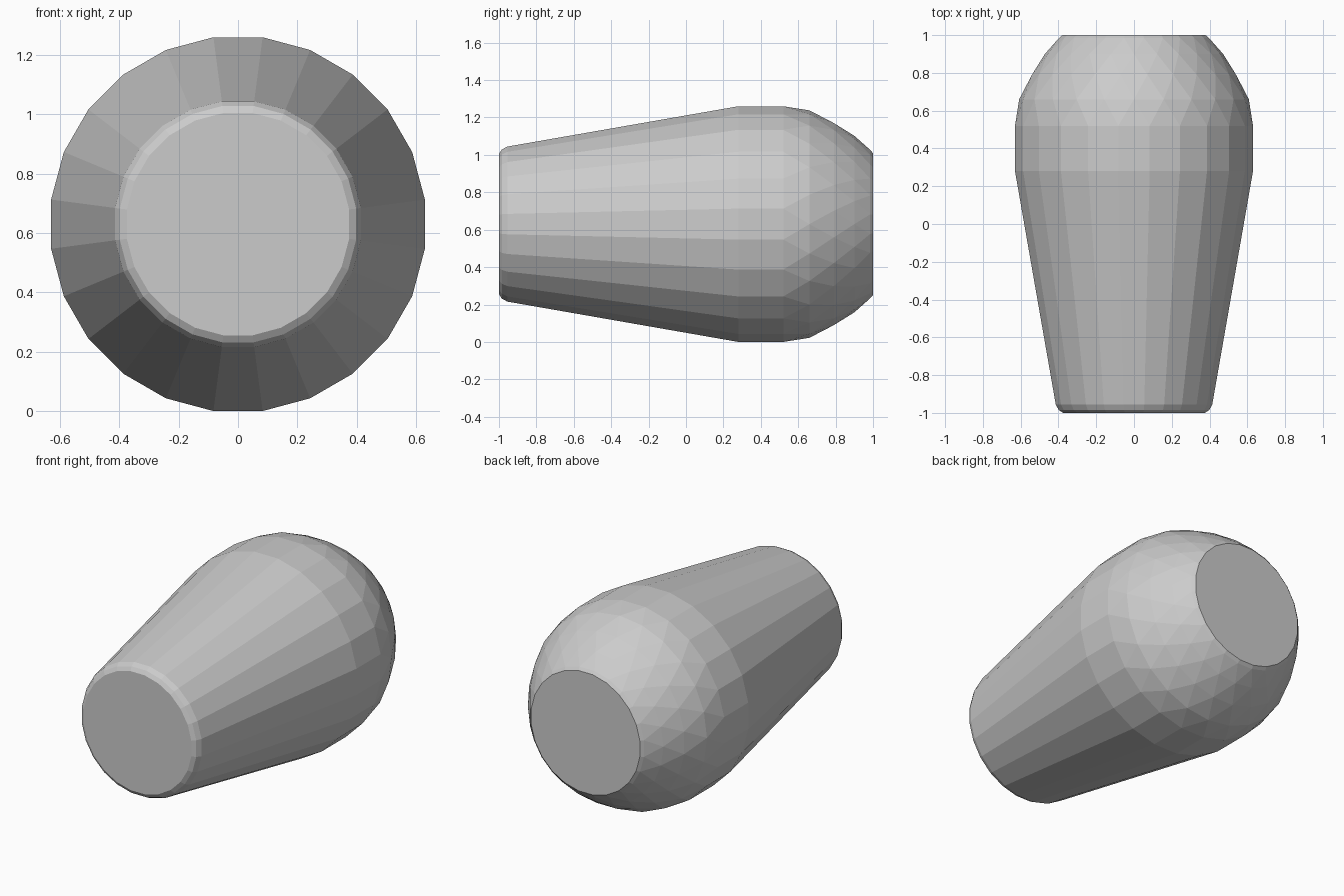
import bpy, bmesh, math

if "Cube" in bpy.data.objects:
    bpy.data.objects.remove(bpy.data.objects["Cube"])

SIDES = 24
FLAT = math.cos(math.pi / SIDES)   # flats of the polygon rest on z = 0
AXIS_Z = 0.63

# (y, radius, stagger): front rim, tapered barrel, faceted shoulder, back rim
profile = [
    (-1.0, 0.378, 0), (-0.985, 0.402, 0), (-0.955, 0.418, 0),
    (0.28, 0.63 / FLAT, 0), (0.52, 0.63 / FLAT, 0),
    (0.66, 0.608, 1), (0.79, 0.545, 0), (0.90, 0.472, 1),
    (0.985, 0.400, 0), (1.0, 0.382, 0),
]

bm = bmesh.new()
for y, r, stagger in profile:
    for i in range(SIDES):
        a = 2 * math.pi * (i + 0.5 + 0.5 * stagger) / SIDES
        bm.verts.new((r * math.cos(a), y, AXIS_Z + r * math.sin(a)))

# convex faceted skin, with coplanar triangles merged
bmesh.ops.convex_hull(bm, input=bm.verts[:])
bmesh.ops.dissolve_limit(bm, angle_limit=math.radians(1),
                         verts=bm.verts[:], edges=bm.edges[:])
bmesh.ops.recalc_face_normals(bm, faces=bm.faces[:])

mesh = bpy.data.meshes.new("tapered_body")
bm.to_mesh(mesh)
bm.free()
body = bpy.data.objects.new("tapered_body", mesh)
bpy.context.collection.objects.link(body)
